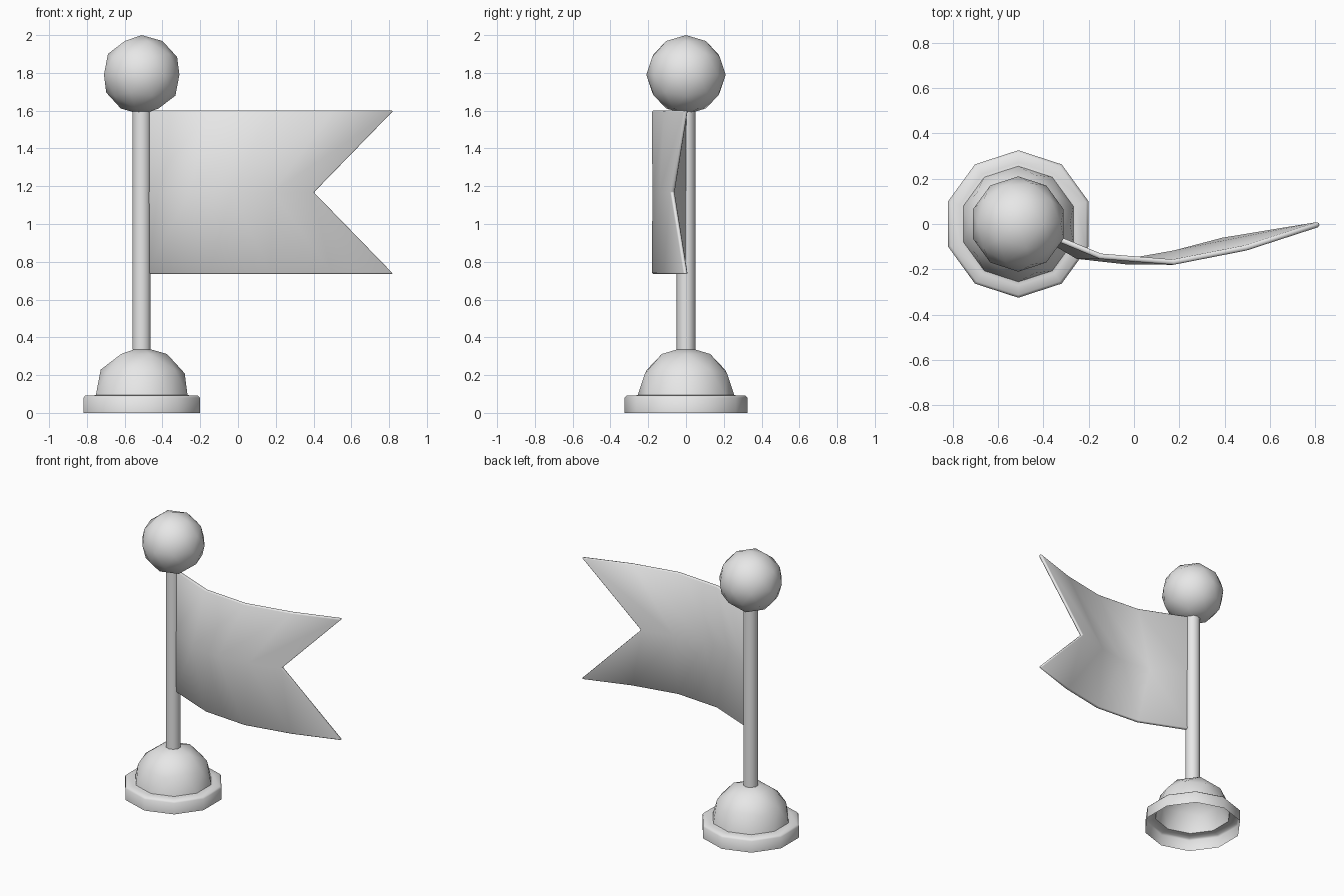
import bpy, bmesh, math
from mathutils import Vector

cube = bpy.data.objects.get("Cube")
if cube:
    bpy.data.objects.remove(cube, do_unlink=True)

POLE_X = -0.51

grey = bpy.data.materials.new("light_grey")
grey.use_nodes = True
grey.diffuse_color = (0.8, 0.8, 0.8, 1)
grey.node_tree.nodes["Principled BSDF"].inputs["Base Color"].default_value = (0.8, 0.8, 0.8, 1)


def finish(bm, name, location=(0, 0, 0), angle=60):
    """Turn a bmesh into a smooth-shaded object."""
    bmesh.ops.recalc_face_normals(bm, faces=bm.faces)
    mesh = bpy.data.meshes.new(name)
    bm.to_mesh(mesh)
    bm.free()
    mesh.materials.append(grey)
    obj = bpy.data.objects.new(name, mesh)
    obj.location = location
    bpy.context.collection.objects.link(obj)
    bpy.ops.object.select_all(action='DESELECT')
    obj.select_set(True)
    bpy.context.view_layer.objects.active = obj
    bpy.ops.object.shade_smooth_by_angle(angle=math.radians(angle))
    return obj


# Ball on top of the pole
bm = bmesh.new()
bmesh.ops.create_icosphere(bm, subdivisions=2, radius=0.21)
finish(bm, "ball_finial", (POLE_X, 0, 1.79))

# Base: hollow half sphere whose open edge flares into a ten-sided rim
DOME_R = 0.255
bm = bmesh.new()
bmesh.ops.create_icosphere(bm, subdivisions=2, radius=DOME_R)
bmesh.ops.delete(bm, geom=[v for v in bm.verts if v.co.z < -0.01], context='VERTS')
for v in bm.verts:
    v.co.z += 0.095
rim = [e for e in bm.edges if e.is_boundary]
for radius, z in ((0.27, 0.092), (0.313, 0.092), (0.325, 0.08), (0.325, 0.0)):
    new = bmesh.ops.extrude_edge_only(bm, edges=rim)["geom"]
    rim = [g for g in new if isinstance(g, bmesh.types.BMEdge)]
    for v in (g for g in new if isinstance(g, bmesh.types.BMVert)):
        flat = Vector((v.co.x, v.co.y, 0)).normalized() * radius
        v.co = (flat.x, flat.y, z)
finish(bm, "base", (POLE_X, 0, 0))

# Pole
bm = bmesh.new()
bmesh.ops.create_cone(bm, cap_ends=True, segments=10, radius1=0.05, radius2=0.05, depth=1.265)
finish(bm, "pole", (POLE_X, 0, 0.335 + 1.265 / 2))

# Flag: waving sheet with a swallowtail notch
outer = [(-0.49, 0.0), (-0.148, -0.142), (0.175, -0.168), (0.497, -0.105), (0.82, 0.0)]
middle = [(-0.49, 0.0), (-0.25, -0.142), (-0.035, -0.166), (0.18, -0.128), (0.40, -0.07)]
bm = bmesh.new()
rows = [[bm.verts.new((x, y, z)) for x, y in row]
        for row, z in ((outer, 0.735), (middle, 1.1675), (outer, 1.6))]
for low, high in zip(rows, rows[1:]):
    for i in range(len(low) - 1):
        bm.faces.new((low[i], low[i + 1], high[i + 1], high[i]))
flag = finish(bm, "flag")

solid = flag.modifiers.new("thickness", 'SOLIDIFY')
solid.thickness = 0.024
solid.offset = 0
bevel = flag.modifiers.new("soft_edges", 'BEVEL')
bevel.width = 0.006
bevel.segments = 1
bevel.limit_method = 'ANGLE'
bevel.angle_limit = math.radians(60)
